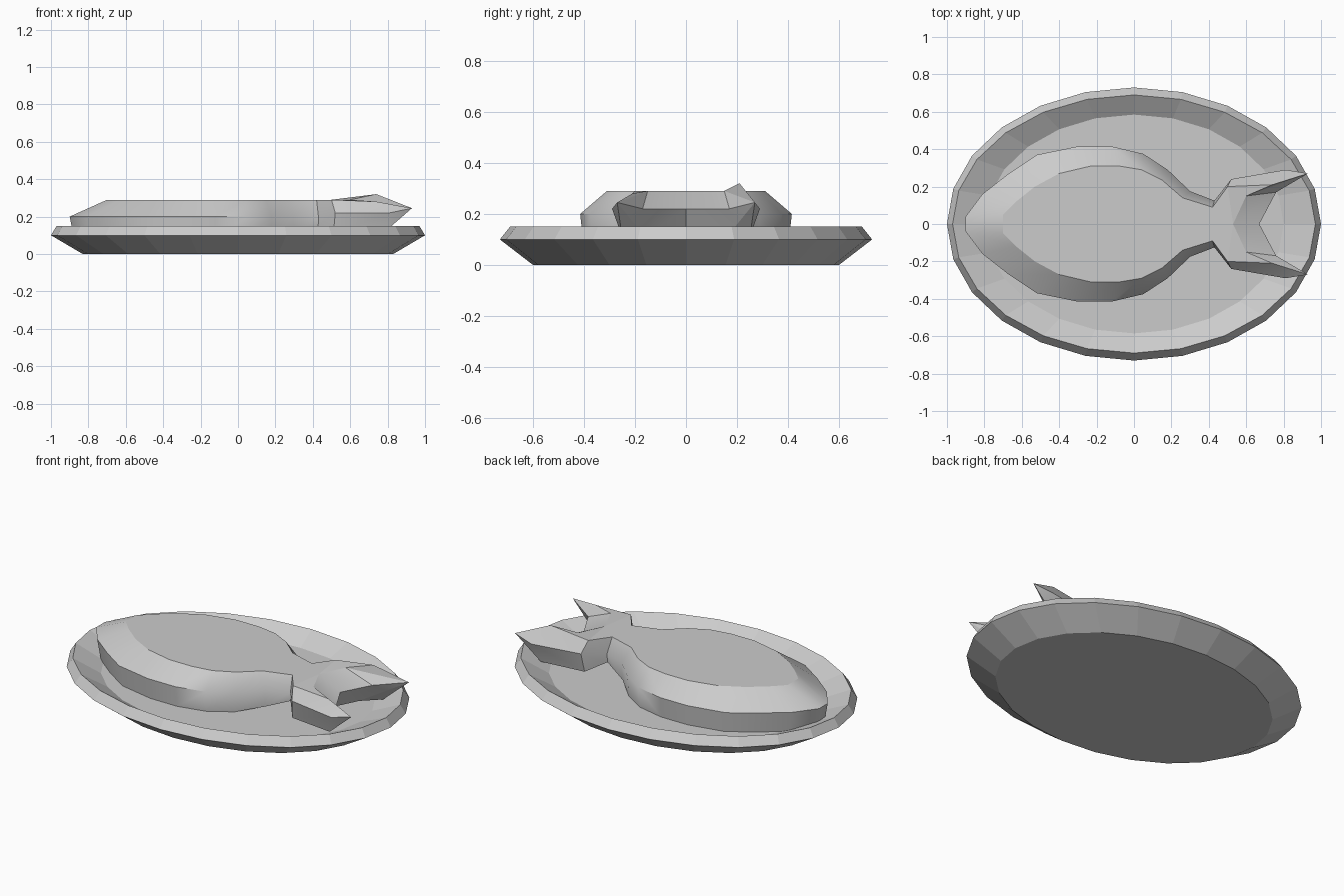
import bpy, bmesh, math

if "Cube" in bpy.data.objects:
    bpy.data.objects.remove(bpy.data.objects["Cube"])


def finish(name, bm):
    bmesh.ops.remove_doubles(bm, verts=bm.verts, dist=1e-4)
    bmesh.ops.recalc_face_normals(bm, faces=bm.faces)
    mesh = bpy.data.meshes.new(name)
    bm.to_mesh(mesh)
    bm.free()
    obj = bpy.data.objects.new(name, mesh)
    bpy.context.collection.objects.link(obj)
    return obj


def bridge(bm, a, b, smooth=False):
    for i in range(len(a) - 1):
        f = bm.faces.new((a[i], a[i + 1], b[i + 1], b[i]))
        f.smooth = smooth


# Oval platter: 24-sided rings (rx, ry, z) from the base, over the rim, to the floor
bm = bmesh.new()
rings = []
for rx, ry, z in [(.83, .6, 0), (1, .73, .1), (.97, .69, .15), (.8, .585, .08)]:
    rings.append([bm.verts.new((rx * math.cos(math.tau * i / 24),
                                ry * math.sin(math.tau * i / 24), z)) for i in range(24)])
for a, b in zip(rings, rings[1:]):
    bridge(bm, a + a[:1], b + b[:1])
bm.faces.new(rings[0])
bm.faces.new(rings[-1])
finish("platter", bm)

# Fish: half outline from nose to tail notch
# (widest x, y, top x, y, top z, bottom z)
TOP, MID, LOW = .29, .2, .08
outline = [
    (-.90, 0, -.70, 0, TOP, LOW), (-.90, .04, -.70, .05, TOP, LOW),
    (-.81, .16, -.63, .12, TOP, LOW), (-.67, .27, -.53, .20, TOP, LOW),
    (-.52, .37, -.40, .27, TOP, LOW), (-.30, .415, -.23, .31, TOP, LOW),
    (-.12, .415, -.08, .31, TOP, LOW), (.05, .375, .04, .29, TOP, LOW),
    (.18, .29, .15, .235, TOP, LOW), (.30, .175, .26, .14, TOP, .1),
    (.43, .125, .42, .09, TOP, .15), (.52, .24, .50, .20, TOP, .11),
    (.81, .29, .74, .21, .28, .11), (.93, .27, .93, .27, .245, .245),
    (.76, .17, .60, .15, TOP, .11), (.67, 0, .53, 0, TOP, .11),
]
TIP, SPIKE, NECK = 13, 12, 10

bm = bmesh.new()
for side in (1, -1):
    top, mid, low = [], [], []
    for i, (mx, my, tx, ty, tz, bz) in enumerate(outline):
        if i == SPIKE and side == 1:
            tz = .32                      # one tail lobe curls higher
        mz = tz if i == TIP else MID + .02 * (i > NECK)
        k = .5 if i > NECK else .12       # undercut towards the platter
        top.append(bm.verts.new((tx, side * ty, tz)))
        mid.append(bm.verts.new((mx, side * my, mz)))
        low.append(bm.verts.new((mx + k * (tx - mx), side * (my + k * (ty - my)), bz)))
    bridge(bm, low, mid, True)
    bridge(bm, mid, top, True)
    # Flat caps: body part, then the tail lobe
    for ring in (top, low):
        neck = bm.verts.new((ring[NECK].co.x, 0, ring[NECK].co.z))
        bm.faces.new(ring[:NECK + 1] + [neck])
        bm.faces.new((neck, ring[NECK], ring[11], ring[15]))
        bm.faces.new((ring[11], ring[12], ring[14], ring[15]))
        bm.faces.new((ring[12], ring[13], ring[14]))
bmesh.ops.remove_doubles(bm, verts=bm.verts, dist=1e-4)
bmesh.ops.dissolve_degenerate(bm, edges=bm.edges, dist=1e-4)
bmesh.ops.recalc_face_normals(bm, faces=bm.faces)
# Creases: cap borders and steep turns; the body flank stays smooth
for e in bm.edges:
    if len(e.link_faces) == 2:
        a, b = e.link_faces
        x = min(v.co.x for v in e.verts)
        steep = a.normal.angle(b.normal, 0) > math.radians(50 if x < .3 else 35)
        e.smooth = a.smooth == b.smooth and not steep
finish("fish", bm)
